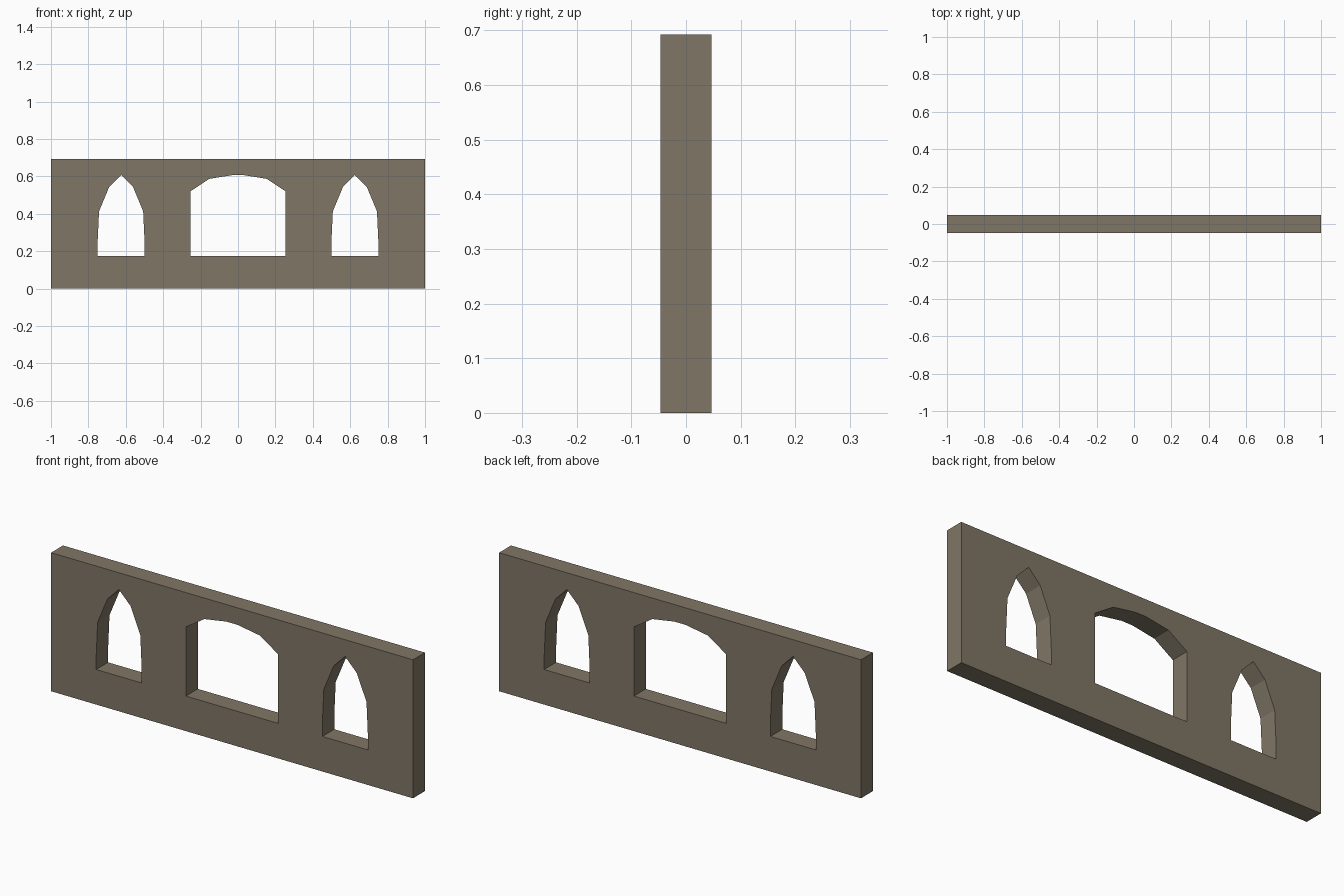
import bpy
import math

if "Cube" in bpy.data.objects:
    bpy.data.objects.remove(bpy.data.objects["Cube"])

HALF_DEPTH = 0.047
HEIGHT = 0.692
SILL = 0.175

stone = bpy.data.materials.new("grey brown stone")
stone.diffuse_color = (0.216, 0.181, 0.133, 1)
stone.use_nodes = True
stone.node_tree.nodes["Principled BSDF"].inputs["Base Color"].default_value = stone.diffuse_color


def mirrored(half, centre=0.0):
    """Closed outline from its right half, listed bottom to top."""
    right = [(centre + x, z) for x, z in half]
    left = [(centre - x, z) for x, z in reversed(half) if x > 0]
    return right + left


# Half profiles of the wall and its openings
wall = [(1, 0), (1, HEIGHT)]
wide_arch = [(0.255, SILL), (0.255, 0.52), (0.153, 0.587), (0.03, 0.607)]
lancet = [(0.126, SILL), (0.126, 0.24), (0.118, 0.413), (0.064, 0.543), (0, 0.608)]

outlines = [mirrored(wall), mirrored(wide_arch),
            mirrored(lancet, -0.625), mirrored(lancet, 0.625)]

# Filled curve: inner outlines become the window openings
curve = bpy.data.curves.new("window_wall", "CURVE")
curve.dimensions = "2D"
curve.fill_mode = "BOTH"
curve.extrude = HALF_DEPTH
for outline in outlines:
    spline = curve.splines.new("POLY")
    spline.points.add(len(outline) - 1)
    for point, (x, z) in zip(spline.points, outline):
        point.co = (x, z, 0, 1)
    spline.use_cyclic_u = True
    spline.use_smooth = False
curve.materials.append(stone)

# Stand the wall upright and turn it into a mesh
obj = bpy.data.objects.new("window_wall", curve)
bpy.context.collection.objects.link(obj)
obj.rotation_euler.x = math.pi / 2
bpy.context.view_layer.objects.active = obj
obj.select_set(True)
bpy.ops.object.convert(target="MESH")
bpy.ops.object.shade_flat()
